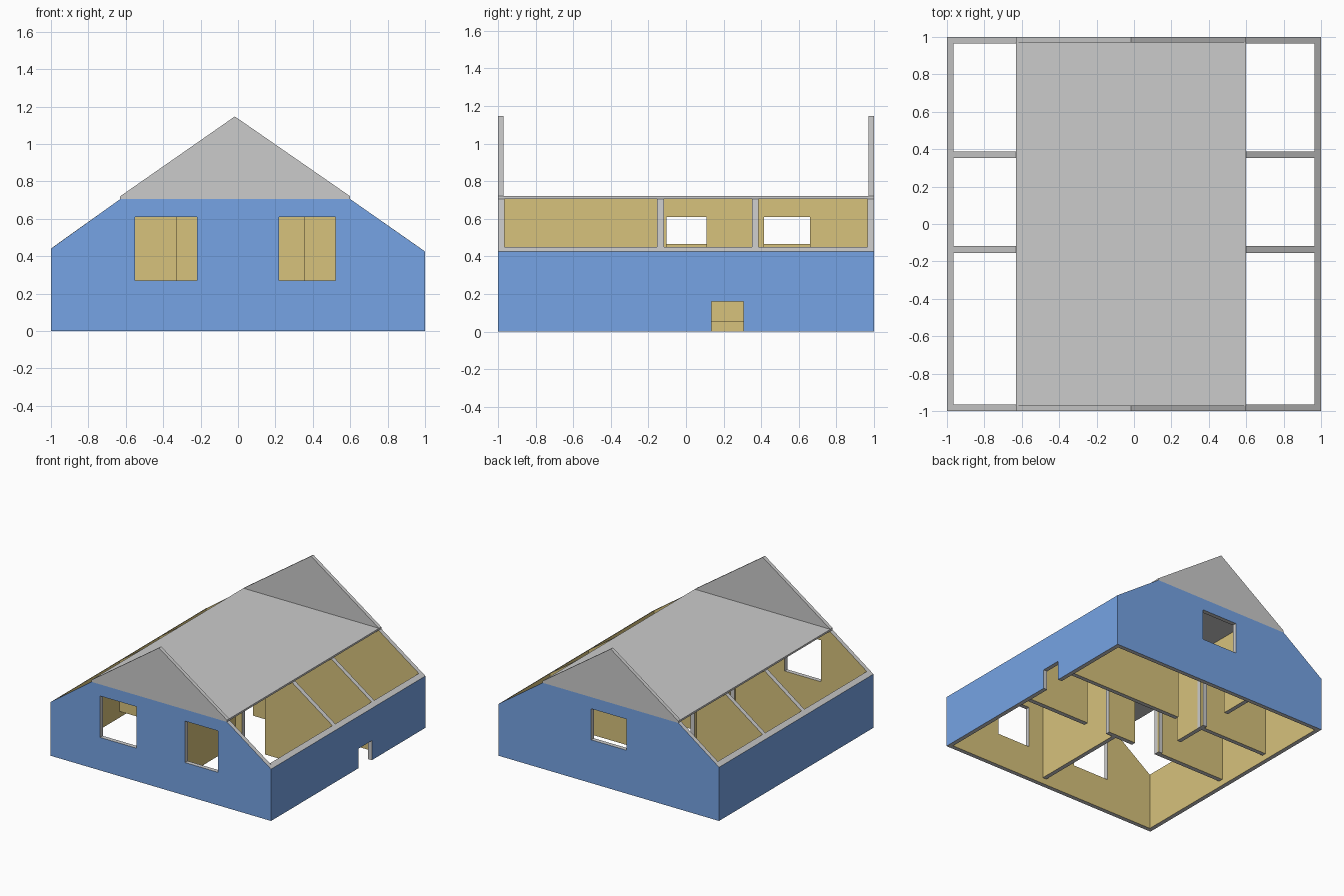
import bpy, bmesh

if "Cube" in bpy.data.objects:
    bpy.data.objects.remove(bpy.data.objects["Cube"])


def mat(name, rgb):
    m = bpy.data.materials.new(name)
    m.diffuse_color = (*rgb, 1)
    m.use_nodes = True
    m.node_tree.nodes["Principled BSDF"].inputs["Base Color"].default_value = m.diffuse_color
    return m


GREY = mat("plain_grey", (0.65, 0.65, 0.65))
BLUE = mat("outside_blue", (0.18, 0.37, 0.78))
OCHRE = mat("inside_ochre", (0.68, 0.54, 0.20))
T = 0.035      # wall thickness
FLOOR, DOOR, CEIL = 0.05, 0.61, 0.705


def rect(u0, u1, z0, z1):
    return [(u0, z0), (u1, z0), (u1, z1), (u0, z1)]


def panel(name, axis, start, thick, outline, holes=(), painted=True, bevel=0):
    """Upright panel: outline in (u, z), extruded along axis ('x' or 'y')."""
    bm = bmesh.new()
    place = lambda u, z: (start, u, z) if axis == 'x' else (u, start, z)
    for loop in [outline, *holes]:
        vs = [bm.verts.new(place(u, z)) for u, z in loop]
        for a, b in zip(vs, vs[1:] + vs[:1]):
            bm.edges.new((a, b))
    bmesh.ops.triangle_fill(bm, use_beauty=True, edges=bm.edges[:])
    ext = bmesh.ops.extrude_face_region(bm, geom=bm.faces[:], use_keep_orig=True)
    new = [g for g in ext["geom"] if isinstance(g, bmesh.types.BMVert)]
    vec = (thick, 0, 0) if axis == 'x' else (0, thick, 0)
    bmesh.ops.translate(bm, verts=new, vec=vec)
    # slope the top edge of the eaves walls upward to the inside
    if bevel:
        top = max(z for _, z in outline)
        for v in bm.verts:
            if v.co.z > top - 1e-4 and abs(v.co.x) < 0.99:
                v.co.z += bevel
    bmesh.ops.recalc_face_normals(bm, faces=bm.faces[:])
    # outside faces blue, room faces ochre, cut edges grey
    k = 0 if axis == 'x' else 1
    for f in bm.faces:
        c = f.calc_center_median()
        if painted:
            if (abs(c.x) > 0.999 or abs(c.y) > 0.999):
                f.material_index = 1
            elif abs(f.normal[k]) > 0.99:
                f.material_index = 2
    me = bpy.data.meshes.new(name)
    bm.to_mesh(me)
    bm.free()
    for m in (GREY, BLUE, OCHRE):
        me.materials.append(m)
    ob = bpy.data.objects.new(name, me)
    bpy.context.collection.objects.link(ob)
    return ob


def doors(u0, u1, z0, gaps, z1=DOOR):
    """Bottom edge of a wall, notched by doorways."""
    pts = [(u0, z0)]
    for a, b in gaps:
        pts += [(a, z0), (a, z1), (b, z1), (b, z0)]
    return pts + [(u1, z0)]


# end walls with windows
shell = [(-1, 0), (1, 0), (1, 0.425), (0.6, CEIL), (-0.63, CEIL), (-1, 0.44)]
panel("front_wall", 'y', -1, T, shell,
      [rect(-0.55, -0.22, 0.27, 0.61), rect(0.22, 0.52, 0.27, 0.61)])
panel("back_wall", 'y', 1, -T, shell, [rect(-0.16, 0.16, 0.355, 0.61)])

# low eaves walls, the right one with a small opening
E = 1 - T
panel("left_wall", 'x', -1, T, rect(-E, E, 0, 0.44), bevel=0.026)
panel("right_wall", 'x', 1, -T,
      doors(-E, E, 0, [(0.135, 0.305)], 0.16) + [(E, 0.425), (-E, 0.425)], bevel=0.025)

# cross partitions following the roof slope
slope = [(E, 0.45), (0.6, CEIL), (-0.63, CEIL), (-E, 0.466)]
panel("front_partition", 'y', -0.155, T + 0.002,
      doors(-E, E, FLOOR, [(-0.33, -0.11), (0.145, 0.355)]) + slope)
panel("back_partition", 'y', 0.352, T,
      doors(-E, E, FLOOR, [(-0.33, -0.11)]) + slope)

# lengthwise partitions
panel("front_room_divider", 'x', 0.05, T, rect(-E, -0.155, FLOOR, CEIL))
panel("hall_wall", 'x', -0.366, T,
      doors(-0.118, E, FLOOR, [(-0.105, 0.11), (0.415, 0.66)]) + [(E, CEIL), (-0.118, CEIL)])

# ceiling slab and gables
panel("ceiling_slab", 'y', -0.97, 1.94, rect(-0.63, 0.6, CEIL, 0.72), painted=False)
gable = [(-0.63, CEIL), (0.6, CEIL), (0.6, 0.72), (-0.017, 1.147), (-0.63, 0.72)]
panel("front_gable", 'y', -1, 0.03, gable, painted=False)
panel("back_gable", 'y', 1, -0.03, gable, painted=False)
